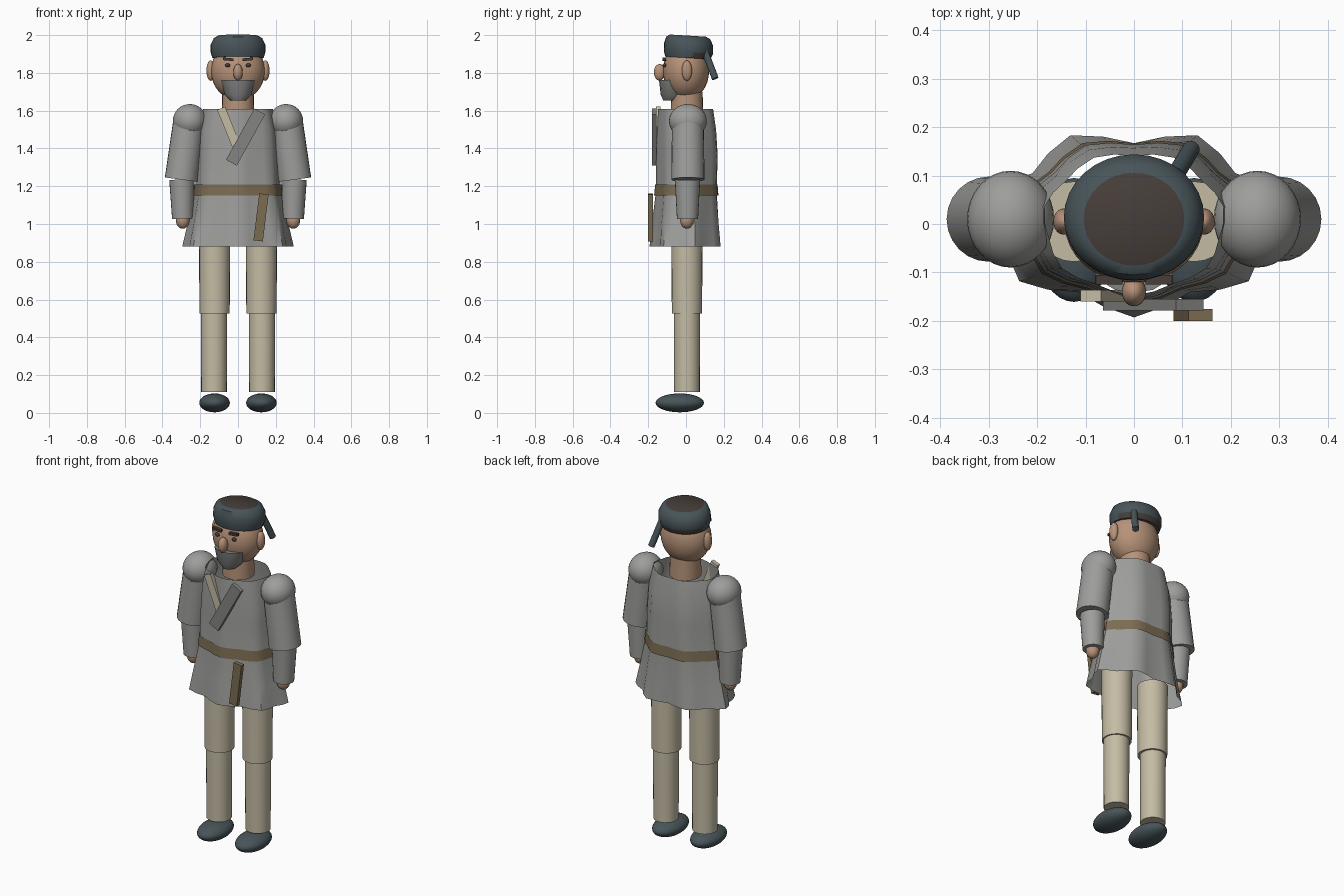
import bpy
from math import sin, cos, pi, radians
from mathutils import Vector

if "Cube" in bpy.data.objects:
    bpy.data.objects.remove(bpy.data.objects["Cube"])


def material(name, r, g, b):
    m = bpy.data.materials.new(name)
    m.use_nodes = True
    m.diffuse_color = (r, g, b, 1)
    node = next(n for n in m.node_tree.nodes if n.type == "BSDF_PRINCIPLED")
    node.inputs["Base Color"].default_value = (r, g, b, 1)
    return m


GREY = material("tunic grey", .34, .345, .33)
STEEL = material("beard grey", .23, .23, .225)
CREAM = material("cream cloth", .55, .50, .37)
SKIN = material("skin", .47, .29, .19)
LEATHER = material("brown leather", .20, .15, .085)
SLATE = material("dark slate", .065, .09, .10)
HAIR = material("dark brown hair", .06, .047, .04)


def finish(ob, name, mat, smooth=True):
    ob.name = name
    ob.data.materials.append(mat)
    if smooth:
        bpy.ops.object.select_all(action="DESELECT")
        ob.select_set(True)
        bpy.context.view_layer.objects.active = ob
        bpy.ops.object.shade_smooth_by_angle(angle=radians(40))
    return ob


def ellipsoid(name, centre, radii, mat):
    bpy.ops.mesh.primitive_uv_sphere_add(segments=32, ring_count=16, location=centre)
    ob = bpy.context.object
    ob.scale = radii
    return finish(ob, name, mat)


def limb(name, start, end, r1, r2, mat):
    a, b = Vector(start), Vector(end)
    bpy.ops.mesh.primitive_cone_add(vertices=24, radius1=r1, radius2=r2,
                                    depth=(b - a).length, location=(a + b) / 2)
    ob = bpy.context.object
    ob.rotation_mode = "QUATERNION"
    ob.rotation_quaternion = (b - a).to_track_quat("Z", "Y")
    return finish(ob, name, mat)


def box(name, centre, size, tilt, mat):
    bpy.ops.mesh.primitive_cube_add(size=1, location=centre)
    ob = bpy.context.object
    ob.scale = size
    ob.rotation_euler.y = radians(tilt)
    return finish(ob, name, mat, False)


def loft(name, rings, mat, sides=28, capped=True, tilt=0):
    """Rings are (z, x radius, y radius, y centre, wave depth), bottom to top."""
    verts, faces = [], []
    for z, rx, ry, cy, wave in rings:
        for i in range(sides):
            a = 2 * pi * i / sides
            w = wave * cos(7 * a)
            y = cy - (ry + w) * cos(a)
            verts.append(((rx + w) * sin(a), y, z + tilt * y))
    for k in range(len(rings) - 1):
        for i in range(sides):
            j = (i + 1) % sides
            faces.append((k * sides + i, k * sides + j,
                          (k + 1) * sides + j, (k + 1) * sides + i))
    if capped:
        faces.append(tuple(reversed(range(sides))))
        faces.append(tuple(range((len(rings) - 1) * sides, len(rings) * sides)))
    mesh = bpy.data.meshes.new(name)
    mesh.from_pydata(verts, [], faces)
    ob = bpy.data.objects.new(name, mesh)
    bpy.context.collection.objects.link(ob)
    return finish(ob, name, mat)


# Tunic: an open, gently pleated cloth tube
loft("tunic", [(.88, .285, .18, .005, .018), (1.0, .26, .172, .005, .014),
               (1.18, .225, .158, .008, .008), (1.36, .218, .162, .01, .008),
               (1.5, .21, .155, .008, .006), (1.61, .185, .145, .002, .005)],
     GREY, capped=False)
loft("belt", [(1.15, .235, .168, .008, .009), (1.21, .228, .163, .008, .008)],
     LEATHER, capped=False)

# Straps and scabbard on the front
box("cream_lapel", (-.05, -.148, 1.515), (.045, .024, .21), -22, CREAM)
box("grey_lapel", (.04, -.167, 1.46), (.065, .024, .31), 29, STEEL)
box("scabbard", (.122, -.188, 1.035), (.05, .025, .25), 7, LEATHER)

# Arms and legs, mirrored
for side, s in (("left", 1), ("right", -1)):
    ellipsoid(side + "_shoulder", (s * .255, .01, 1.545), (.09, .1, .09), GREY)
    limb(side + "_upper_arm", (s * .3, .01, 1.235), (s * .258, .01, 1.55), .088, .084, GREY)
    limb(side + "_forearm", (s * .293, .008, 1.028), (s * .297, .008, 1.235), .056, .067, GREY)
    ellipsoid(side + "_hand", (s * .293, .005, 1.02), (.036, .036, .045), SKIN)
    limb(side + "_thigh", (s * .124, .005, .525), (s * .124, .005, .95), .08, .083, CREAM)
    limb(side + "_shin", (s * .127, .005, .11), (s * .127, .005, .56), .068, .07, CREAM)
    ellipsoid(side + "_shoe", (s * .124, -.033, .053), (.081, .128, .05), SLATE)
    ellipsoid(side + "_ear", (s * .145, .005, 1.812), (.022, .027, .054), SKIN)
    ellipsoid(side + "_eye", (s * .055, -.114, 1.84), (.014, .01, .01), HAIR)
    box(side + "_eyebrow", (s * .052, -.115, 1.872), (.055, .02, .014), s * -5, HAIR)

# Head
ellipsoid("head", (0, 0, 1.81), (.143, .122, .155), SKIN)
limb("neck", (0, .005, 1.58), (0, .005, 1.70), .086, .083, SKIN)
ellipsoid("nose", (0, -.14, 1.803), (.025, .03, .044), SKIN)
loft("beard", [(1.653, .04, .045, -.075, 0), (1.685, .073, .062, -.072, 0),
               (1.762, .092, .073, -.07, 0)], STEEL, sides=14)

# Cap with a hair-coloured crown and hair showing along the lower back edge
cap = loft("cap", [(1.88, .136, .12, .01, 0), (1.91, .145, .13, .013, 0),
                   (1.95, .145, .13, .014, 0), (1.985, .128, .117, .012, 0),
                   (1.998, .104, .096, .01, 0)], SLATE, sides=32, tilt=-.06)
cap.data.materials.append(HAIR)
for p in cap.data.polygons:
    low_back = p.center.z < 1.905 and p.center.y > .03
    if p.normal.z > .95 or low_back:
        p.material_index = 1
limb("tassel", (.085, .10, 1.915), (.118, .155, 1.77), .018, .018, SLATE)
